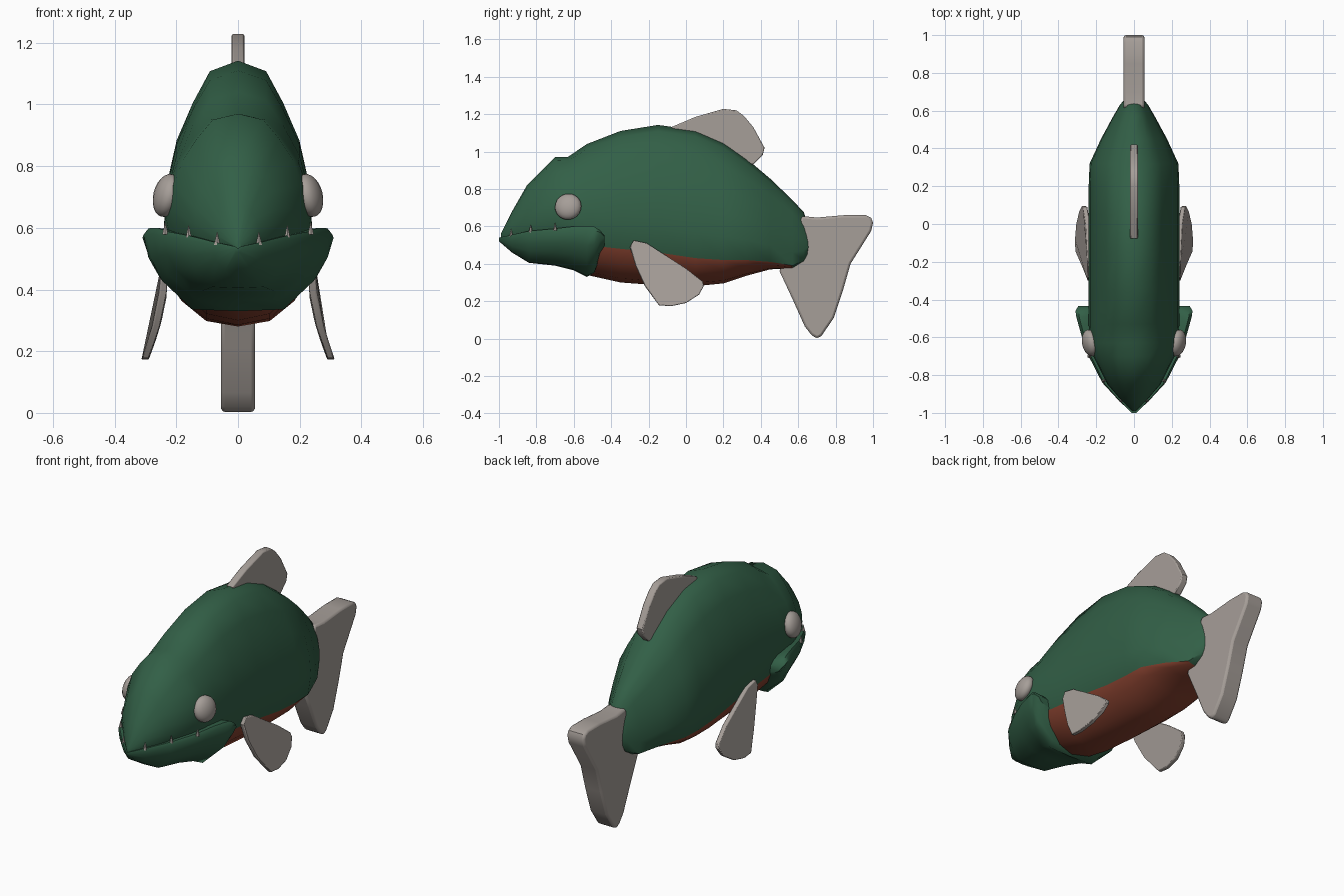
import bpy, bmesh, math
from mathutils import Matrix

if "Cube" in bpy.data.objects:
    bpy.data.objects.remove(bpy.data.objects["Cube"])


def material(name, rgb):
    m = bpy.data.materials.new(name)
    m.diffuse_color = (*rgb, 1)
    m.use_nodes = True
    m.node_tree.nodes["Principled BSDF"].inputs["Base Color"].default_value = m.diffuse_color
    return m


GREEN = material("dark green", (0.032, 0.115, 0.062))
RED = material("rust red", (0.235, 0.052, 0.028))
GREY = material("warm grey", (0.38, 0.342, 0.315))


def finish(name, bm, mats, angle=40, bevel=0):
    bmesh.ops.recalc_face_normals(bm, faces=bm.faces)
    me = bpy.data.meshes.new(name)
    bm.to_mesh(me)
    bm.free()
    for m in mats:
        me.materials.append(m)
    ob = bpy.data.objects.new(name, me)
    bpy.context.collection.objects.link(ob)
    if bevel:
        b = ob.modifiers.new("bevel", 'BEVEL')
        b.width, b.segments = bevel, 2
        b.limit_method, b.angle_limit = 'ANGLE', math.radians(60)
    bpy.ops.object.select_all(action='DESELECT')
    ob.select_set(True)
    bpy.context.view_layer.objects.active = ob
    bpy.ops.object.shade_smooth_by_angle(angle=math.radians(angle))
    return ob


def loft(bm, sections, half_ring, is_second=lambda seg: False):
    """Skin mirrored half rings (first and last point lie on x = 0)."""
    rings = []
    for s in sections:
        half = half_ring(*s)
        pts = half + [(-x, z) for x, z in half[-2:0:-1]]
        rings.append([bm.verts.new((x, s[0], z)) for x, z in pts])
    n, h = len(rings[0]), len(half) - 1
    for a, b in zip(rings, rings[1:]):
        for i in range(n):
            j = (i + 1) % n
            f = bm.faces.new((a[i], a[j], b[j], b[i]))
            f.material_index = int(is_second(i if i < h else n - 1 - i))
    bm.faces.new(rings[0])
    bm.faces.new(rings[-1])


# Body: back and flanks green, lowest three strips form the red belly
def body_ring(y, top, edge, bottom, w):
    up = [(0, 1), (.38, .95), (.61, .8), (.83, .62), (.97, .4), (1.0, .2), (.93, 0)]
    down = [(.76, .45), (.43, .88), (0, 1)]
    return ([(w * u, edge + (top - edge) * h) for u, h in up]
            + [(w * u, edge - (edge - bottom) * h) for u, h in down])


body = [(-.99, .56, .537, .53, .01), (-.93, .68, .55, .50, .07),
        (-.85, .82, .56, .47, .14), (-.70, .97, .58, .42, .215),
        (-.63, .972, .56, .40, .235), (-.53, 1.04, .50, .34, .24),
        (-.35, 1.11, .48, .30, .24), (-.15, 1.142, .46, .285, .24),
        (.05, 1.115, .43, .28, .24), (.20, 1.05, .42, .295, .24),
        (.32, .965, .42, .335, .235), (.45, .855, .41, .37, .175),
        (.57, .74, .39, .375, .11), (.63, .675, .42, .41, .075),
        (.66, .58, .47, .46, .05)]
bm = bmesh.new()
loft(bm, body, body_ring, lambda seg: seg >= 6)
for f in bm.faces:  # tail root and snout stay green
    c = f.calc_center_median().y
    if c > .58 or c < -.6:
        f.material_index = 0
finish("body", bm, [GREEN, RED], 45)


# Lower jaw: wide cup that flares at the cheeks
def jaw_ring(y, top, bottom, w):
    d = top - bottom
    return [(0, bottom), (.5 * w, bottom + .02 * d), (.83 * w, bottom + .36 * d),
            (.95 * w, bottom + .62 * d), (w, top - .08 * d), (.95 * w, top),
            (.82 * w, top - .02 * d), (0, top - .3 * d)]


jaw = [(-1.0, .54, .52, .012), (-.93, .555, .46, .085), (-.84, .575, .405, .168),
       (-.70, .588, .39, .24), (-.60, .60, .365, .275), (-.53, .60, .33, .295),
       (-.49, .598, .35, .306), (-.46, .58, .43, .31), (-.435, .55, .48, .295)]
bm = bmesh.new()
loft(bm, jaw, jaw_ring)
finish("lower_jaw", bm, [GREEN], 50)


# Fins: side outlines in (y, z) given thickness along x
def plate(name, outline, half, x_at=lambda z: 0.0, mirror=False, bevel=.01):
    bm = bmesh.new()
    for side in ((1, -1) if mirror else (1,)):
        rows = [[bm.verts.new((side * (x_at(z) + o), y, z)) for y, z in outline]
                for o in (half, -half)]
        bm.faces.new(rows[0])
        bm.faces.new(rows[1][::-1])
        for i in range(len(outline)):
            j = (i + 1) % len(outline)
            bm.faces.new((rows[0][j], rows[0][i], rows[1][i], rows[1][j]))
    return finish(name, bm, [GREY], 40, bevel)


plate("dorsal_fin", [(-.08, 1.13), (.05, 1.185), (.20, 1.228), (.27, 1.22), (.31, 1.19),
                     (.36, 1.13), (.42, 1.02), (.41, .98), (.36, .93), (.2, .96),
                     (0, 1.06)], .021, bevel=.006)
plate("tail_fin", [(.62, .655), (.70, .647), (.85, .66), (.96, .66), (.99, .645),
                   (1.0, .62), (.99, .575), (.88, .40), (.84, .26), (.79, .11),
                   (.725, .015), (.70, 0), (.67, .02), (.635, .065), (.57, .21),
                   (.50, .36), (.55, .50)], .055, bevel=.012)
plate("side_fins", [(-.28, .525), (-.21, .51), (.0, .375), (.09, .305), (.095, .28),
                    (.07, .235), (0, .19), (-.08, .173), (-.145, .178), (-.22, .28),
                    (-.27, .39), (-.30, .49)], .012,
      lambda z: .303 - .42 * (z - .17) + .64 * (z - .17) ** 2, True, .004)

# Eyes: flattened spheres tilted to follow the sides of the head
bm = bmesh.new()
for s in (1, -1):
    m = (Matrix.Translation((s * .231, -.63, .705))
         @ Matrix.Rotation(s * math.radians(-12), 4, 'Z')
         @ Matrix.Rotation(s * math.radians(-14), 4, 'Y')
         @ Matrix.Diagonal((.042, .072, .071, 1)))
    bmesh.ops.create_uvsphere(bm, u_segments=20, v_segments=12, radius=1, matrix=m)
finish("eyes", bm, [GREY], 60)

# Teeth: small spikes along the jaw rim
bm = bmesh.new()
for x, y, z in ((.068, -.935, .565), (.16, -.83, .588), (.236, -.70, .598)):
    for s in (1, -1):
        bmesh.ops.create_cone(bm, cap_ends=True, segments=6, radius1=.011, radius2=.001,
                              depth=.04, matrix=Matrix.Translation((s * x, y, z)))
finish("teeth", bm, [GREY], 30)
